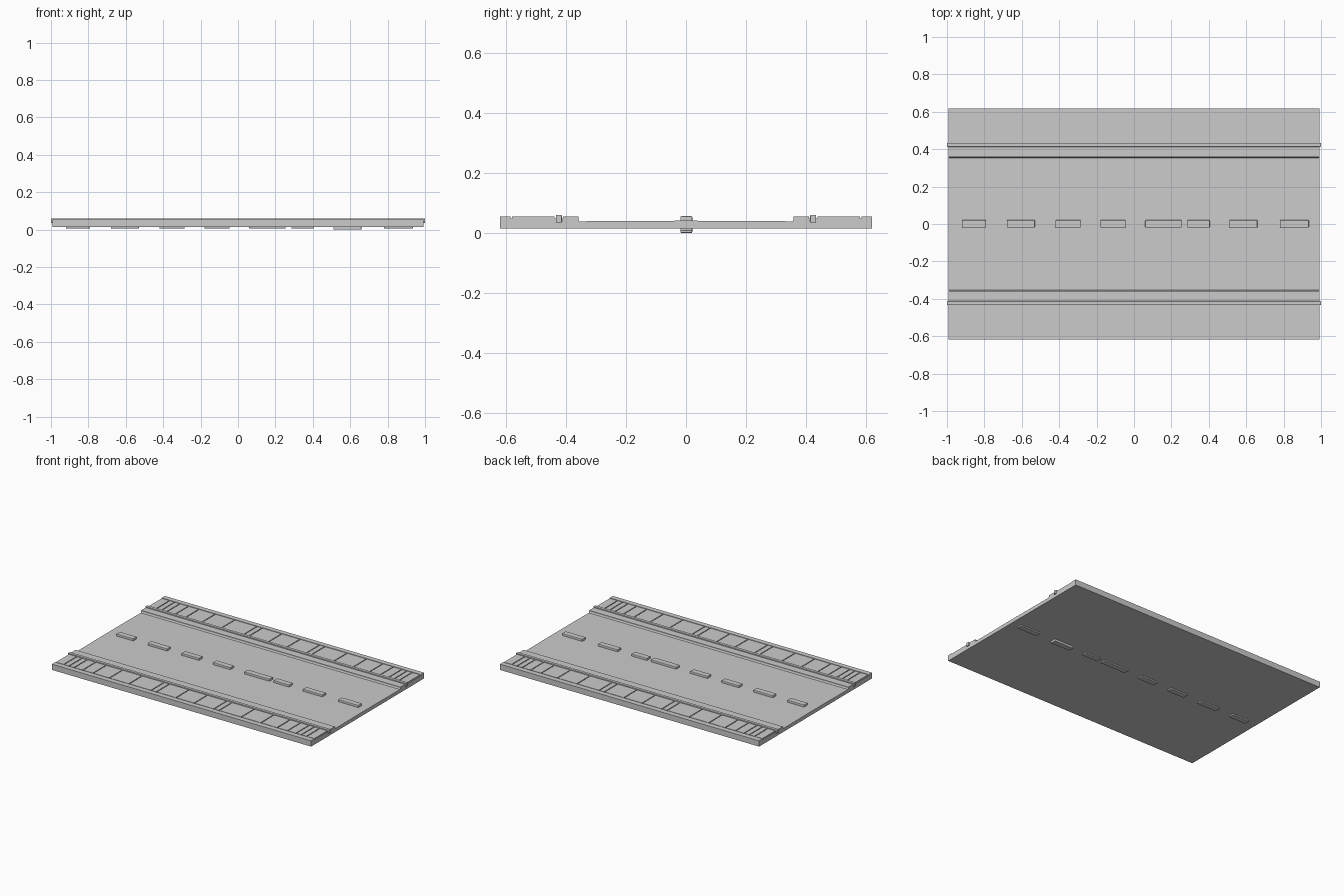
import bpy, bmesh

if "Cube" in bpy.data.objects:
    bpy.data.objects.remove(bpy.data.objects["Cube"])

# one flat concrete grey for everything
grey = bpy.data.materials.new("plain_grey")
grey.diffuse_color = (0.6, 0.6, 0.6, 1.0)
grey.use_nodes = True
grey.node_tree.nodes["Principled BSDF"].inputs["Base Color"].default_value = grey.diffuse_color


def finish(name, bm):
    bmesh.ops.recalc_face_normals(bm, faces=bm.faces)
    mesh = bpy.data.meshes.new(name)
    bm.to_mesh(mesh)
    bm.free()
    mesh.materials.append(grey)
    ob = bpy.data.objects.new(name, mesh)
    bpy.context.collection.objects.link(ob)
    return ob


def extrude_x(name, profile, x0, x1):
    """Sweep a closed (y, z) outline along x."""
    bm = bmesh.new()
    face = bm.faces.new([bm.verts.new((x0, y, z)) for y, z in profile])
    geo = bmesh.ops.extrude_face_region(bm, geom=[face])["geom"]
    moved = [v for v in geo if isinstance(v, bmesh.types.BMVert)]
    bmesh.ops.translate(bm, verts=moved, vec=(x1 - x0, 0, 0))
    return finish(name, bm)


def boxes(name, spans):
    """Several boxes, each (x0, x1, y0, y1, z0, z1), in one object."""
    bm = bmesh.new()
    for x0, x1, y0, y1, z0, z1 in spans:
        for v in bmesh.ops.create_cube(bm, size=1)["verts"]:
            v.co = (x0 if v.co.x < 0 else x1,
                    y0 if v.co.y < 0 else y1,
                    z0 if v.co.z < 0 else z1)
    return finish(name, bm)


def bevel(ob, width):
    mod = ob.modifiers.new("soft_edges", "BEVEL")
    mod.width = width
    mod.segments = 2


# road deck: slab with raised walkway beds and outer rims on both sides
half = [(0.618, 0.015), (0.618, 0.055), (0.583, 0.055), (0.583, 0.049),
        (0.360, 0.049), (0.354, 0.039), (0.200, 0.040), (0.0, 0.041)]
outline = half + [(-y, z) for y, z in reversed(half[:-1])]
extrude_x("road_deck", outline, -0.993, 0.993)

# paving joints: close together at the ends, wider in the middle
end_joints = [0.93, 0.89, 0.85, 0.785, 0.705]
mid_joints = [0.58, 0.43, 0.26, 0.22, 0.07]
joints = sorted([s * x for x in end_joints + mid_joints for s in (-1, 1)])
edges = [-0.993] + joints + [0.993]
gap = 0.003

for side, label in ((1, "back"), (-1, "front")):
    def lane(x0, x1, a, b, z0, z1):
        return (x0, x1, min(side * a, side * b), max(side * a, side * b), z0, z1)

    # walkway paving slabs
    boxes(label + "_paving_slabs",
          [lane(a + gap, b - gap, 0.437, 0.578, 0.045, 0.0545)
           for a, b in zip(edges, edges[1:])])
    # raised kerb ridge, slightly longer than the deck
    ridge = boxes(label + "_kerb_ridge",
                  [lane(-1.0, 1.0, 0.413, 0.433, 0.035, 0.060)])
    bevel(ridge, 0.002)
    # flat kerb next to the road
    boxes(label + "_kerb", [lane(-0.993, 0.993, 0.358, 0.409, 0.035, 0.0545)])

# centre line dashes, standing proud above and poking out below
starts = [(-0.92, -0.79), (-0.68, -0.53), (-0.42, -0.285), (-0.18, -0.045),
          (0.06, 0.255), (0.285, 0.405), (0.51, 0.66), (0.78, 0.935)]
dashes = boxes("centre_line_dashes",
               [(a, b, -0.019, 0.021, 0.0 if i == 6 else 0.006, 0.056)
                for i, (a, b) in enumerate(starts)])
bevel(dashes, 0.004)
